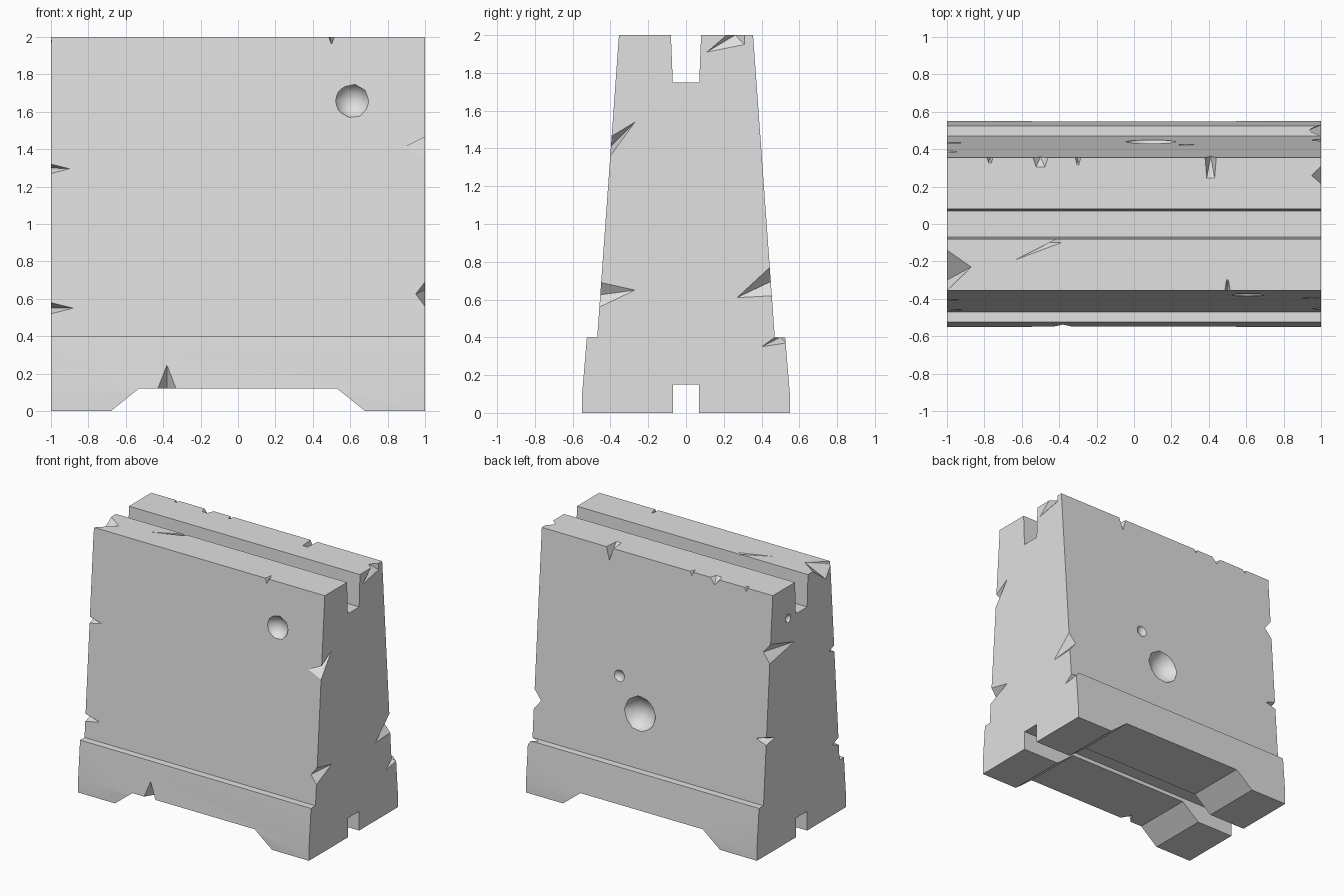
import bpy, bmesh, math
from mathutils import Vector

cube = bpy.data.objects.get("Cube")
if cube:
    bpy.data.objects.remove(cube, do_unlink=True)

concrete = bpy.data.materials.new("concrete_grey")
concrete.use_nodes = True
grey = (0.75, 0.75, 0.75, 1)
concrete.diffuse_color = grey
concrete.node_tree.nodes["Principled BSDF"].inputs["Base Color"].default_value = grey


def make_object(name, bm):
    """Turn a bmesh into a linked object with the concrete material."""
    bmesh.ops.recalc_face_normals(bm, faces=bm.faces[:])
    mesh = bpy.data.meshes.new(name)
    bm.to_mesh(mesh)
    bm.free()
    mesh.materials.append(concrete)
    obj = bpy.data.objects.new(name, mesh)
    bpy.context.collection.objects.link(obj)
    return obj


def side(z):
    """Half thickness of the sloping upper wall at a height."""
    return 0.355 + 0.072 * (2 - z)


# Barrier body: half outline mirrored, then extruded along x
half = [(0.07, 0.15), (0.07, 0), (0.55, 0), (0.55, 0.1), (0.525, 0.4), (0.47, 0.4),
        (0.355, 2), (0.08, 2), (0.07, 1.75)]
outline = half + [(-y, z) for y, z in reversed(half)]
bm = bmesh.new()
face = bm.faces.new([bm.verts.new((-1, y, z)) for y, z in outline])
extruded = bmesh.ops.extrude_face_region(bm, geom=[face])["geom"]
bmesh.ops.translate(bm, vec=(2, 0, 0),
                    verts=[v for v in extruded if isinstance(v, bmesh.types.BMVert)])
body = make_object("concrete_barrier", bm)
bpy.context.view_layer.objects.active = body
body.select_set(True)


def cut(bm):
    """Subtract a cutter from the body and discard it."""
    cutter = make_object("cutter", bm)
    cutter.hide_render = True
    boolean = body.modifiers.new("cut", "BOOLEAN")
    boolean.operation = "DIFFERENCE"
    boolean.solver = "EXACT"
    boolean.object = cutter
    bpy.ops.object.modifier_apply(modifier=boolean.name)
    bpy.data.objects.remove(cutter, do_unlink=True)


def chip(points, outward=None):
    """Cut the convex hull of the points, stretched outside the surface."""
    points = [Vector(p) for p in points]
    if outward:
        centre = sum(points, Vector()) / len(points)
        points.append(centre + Vector(outward) * 0.2)
    bm = bmesh.new()
    verts = [bm.verts.new(p) for p in points]
    hull = bmesh.ops.convex_hull(bm, input=verts)
    spare = {g for g in hull["geom_interior"] + hull["geom_unused"]
             if isinstance(g, bmesh.types.BMVert)}
    bmesh.ops.delete(bm, geom=list(spare), context="VERTS")
    cut(bm)


def edge_chip(end, face, low, high, reach, tip_y, tip_z):
    """Wedge broken from an upright corner of the wall."""
    mid = (low + high) / 2
    chip([(end, face * side(low), low), (end, face * side(high), high),
          (end * (1 - reach), face * side(mid), mid), (end, face * tip_y, tip_z)],
         (end, face, 0))


def rim_chip(x, width, face, depth, drop, taper):
    """Nick broken from a long top edge."""
    y = face * side(2)
    inner = y - face * depth
    w = width / 2
    chip([(x - w, y, 2), (x + w, y, 2), (x - w * taper, inner, 2),
          (x + w * taper, inner, 2), (x, face * side(2 - drop), 2 - drop)], (0, face, 1))


def hole(x, y, z, radius):
    """Rounded pit."""
    bm = bmesh.new()
    bmesh.ops.create_icosphere(bm, subdivisions=2, radius=radius)
    bmesh.ops.translate(bm, vec=(x, y, z), verts=bm.verts[:])
    cut(bm)


# Wide opening under the base, between the two feet
chip([(s * x, y, z) for s in (-1, 1) for y in (-1, 1)
      for x, z in ((0.53, 0.12), (0.68, 0), (0.68, -0.1))])

# Broken upright corners
right, left, front, back = 1, -1, -1, 1
edge_chip(right, front, 1.36, 1.46, 0.11, 0.27, 1.54)
edge_chip(right, front, 0.56, 0.69, 0.05, 0.27, 0.65)
edge_chip(right, back, 0.62, 0.77, 0.06, 0.27, 0.61)
edge_chip(left, front, 1.27, 1.32, 0.1, 0.34, 1.3)
edge_chip(left, front, 0.52, 0.58, 0.12, 0.38, 0.55)
edge_chip(left, back, 1.48, 1.63, 0.06, 0.09, 1.54)
edge_chip(left, back, 0.86, 0.92, 0.09, 0.33, 0.88)

# Nicks along the top edges
rim_chip(0.41, 0.06, back, 0.11, 0.1, 0.7)
rim_chip(-0.5, 0.08, back, 0.05, 0.05, 0.6)
rim_chip(-0.3, 0.03, back, 0.04, 0.03, 0.3)
rim_chip(-0.77, 0.03, back, 0.03, 0.03, 0.5)
rim_chip(0.5, 0.03, front, 0.06, 0.04, 0.3)

# Broken top corners and the scratch beside the groove
chip([(1, 0.11, 1.91), (1, 0.23, 2), (1, 0.31, 2), (0.95, 0.26, 2), (1, 0.31, 1.95)],
     (right, 0, 1))
chip([(-1, -0.14, 2), (-1, -0.355, 2), (-0.87, -0.23, 2), (-1, -0.3, 1.88),
      (-1, -0.36, 1.97)], (left, 0, 1))
chip([(-0.63, -0.19, 2), (-0.39, -0.07, 2), (-0.39, -0.1, 2), (-0.45, -0.1, 1.96)],
     (0, 0, 1))

# Broken base corner and the notch above the opening
chip([(1, 0.4, 0.35), (1, 0.47, 0.4), (1, 0.525, 0.4), (1, 0.53, 0.37), (0.93, 0.5, 0.4)],
     (right, back, 1))
chip([(-0.43, -0.55, 0.12), (-0.33, -0.55, 0.12), (-0.38, -0.54, 0.25),
      (-0.38, -0.47, 0.12)], (0, front, -1))

# Rounded pits in the front, back and left end
hole(0.61, -0.42, 1.66, 0.1)
hole(0.09, 0.49, 0.82, 0.145)
hole(0.28, 0.46, 1.06, 0.06)
hole(-1.01, 0.165, 1.75, 0.035)

bpy.ops.object.shade_smooth_by_angle(angle=math.radians(30))
